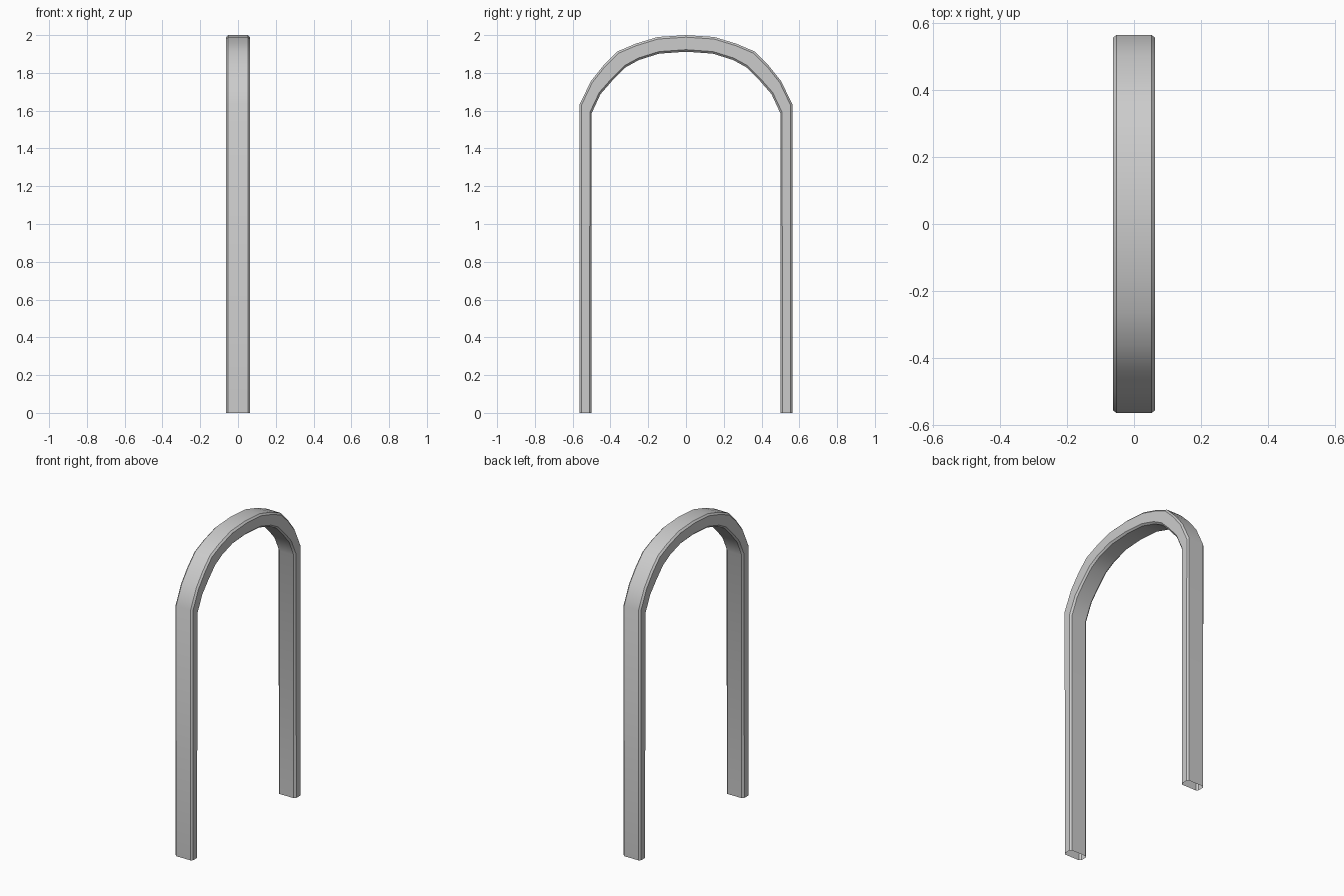
import bpy, bmesh
from mathutils import Vector

if "Cube" in bpy.data.objects:
    bpy.data.objects.remove(bpy.data.objects["Cube"])

# Half profile (y, z) of outer and inner edge, from foot to crown
outer = [(.563, 0), (.563, 1.634), (.503, 1.757), (.435, 1.842), (.362, 1.914), (.265, 1.955), (.15, 1.99), (0, 2.0)]
inner = [(.50, 0), (.50, 1.585), (.453, 1.687), (.392, 1.757), (.322, 1.828), (.25, 1.868), (.142, 1.902), (0, 1.912)]


def full(half):
    return half + [(-y, z) for y, z in reversed(half[:-1])]


W, C = 0.063, 0.011   # half width, edge chamfer

bm = bmesh.new()
rings = []
for o, i in zip(full(outer), full(inner)):
    o, i = Vector((0, *o)), Vector((0, *i))
    d = (i - o).normalized() * C
    section = [(W - C, o), (W, o + d), (W, i - d), (W - C, i),
               (C - W, i), (-W, i - d), (-W, o + d), (C - W, o)]
    rings.append([bm.verts.new((x, p.y, p.z)) for x, p in section])

# Bridge the sections; the feet stay open underneath
for a, b in zip(rings, rings[1:]):
    for k in range(8):
        n = (k + 1) % 8
        bm.faces.new((a[k], a[n], b[n], b[k]))
bmesh.ops.recalc_face_normals(bm, faces=bm.faces)

mesh = bpy.data.meshes.new("arch_frame")
bm.to_mesh(mesh)
bm.free()
arch = bpy.data.objects.new("arch_frame", mesh)
bpy.context.collection.objects.link(arch)
bpy.context.view_layer.objects.active = arch
arch.select_set(True)
bpy.ops.object.shade_smooth_by_angle(angle=0.6)
